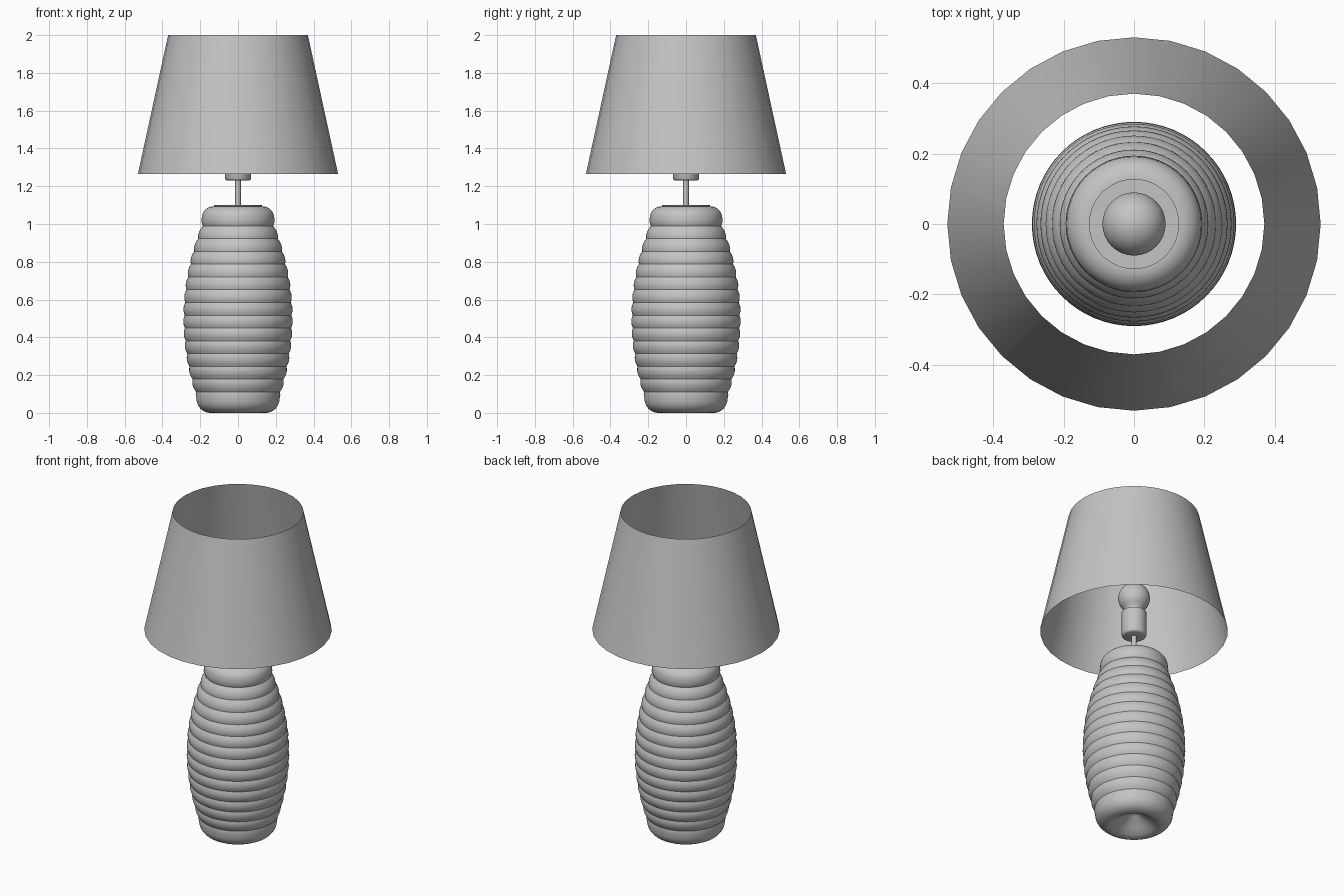
import bpy
import bmesh
from math import cos, sin, pi, radians

cube = bpy.data.objects.get("Cube")
if cube:
    bpy.data.objects.remove(cube)

grey = bpy.data.materials.new("plain_grey")
grey.use_nodes = True
colour = (0.55, 0.55, 0.55, 1)
grey.diffuse_color = colour
grey.node_tree.nodes["Principled BSDF"].inputs["Base Color"].default_value = colour


def lathe(name, profile, sides, sharp=35):
    """Spin a (radius, height) profile, listed bottom to top, round the z axis."""
    bm = bmesh.new()
    verts = [bm.verts.new((r, 0, z)) for r, z in profile]
    edges = [bm.edges.new(pair) for pair in zip(verts, verts[1:])]
    bmesh.ops.spin(bm, geom=verts + edges, cent=(0, 0, 0), axis=(0, 0, 1),
                   angle=2 * pi, steps=sides)
    bmesh.ops.remove_doubles(bm, verts=bm.verts, dist=0.0002)
    bmesh.ops.recalc_face_normals(bm, faces=bm.faces)
    mesh = bpy.data.meshes.new(name)
    bm.to_mesh(mesh)
    bm.free()
    mesh.materials.append(grey)
    obj = bpy.data.objects.new(name, mesh)
    bpy.context.collection.objects.link(obj)
    bpy.ops.object.select_all(action='DESELECT')
    obj.select_set(True)
    bpy.context.view_layer.objects.active = obj
    bpy.ops.object.shade_smooth_by_angle(angle=radians(sharp))
    return obj


def arc(r, z, radius, start, end, steps):
    """Points on a circular arc in the profile plane, angles in degrees."""
    angles = [radians(start + (end - start) * i / steps) for i in range(steps + 1)]
    return [(r + radius * cos(a), z + radius * sin(a)) for a in angles]


# Ribbed body: hollow foot, rounded base, stacked bulging ribs, rounded shoulder
def belly(z):
    return 0.29 - 0.4 * (z - 0.5) ** 2


RIBS, LOW, HIGH = 13, 0.111, 0.99
step = (HIGH - LOW) / RIBS
body = [(0, 0.09), (0.03, 0.075), (0.09, 0.03), (0.125, 0.006)]
body += arc(0.145, 0.075, 0.075, -90, 0, 8)
body += [(0.224, 0.095)]
for i in range(RIBS):
    for k in range(7):
        t = k / 6
        z = LOW + step * (i + t)
        body.append((belly(z) - 0.008 * (2 * t - 1) ** 2, z))
body += [(0.194, 1.01)]
body += arc(0.128, 1.03, 0.064, 0, 90, 8)
body += [(0, 1.094)]
lathe("ribbed_body", body, 64, 30)

# Fittings above the body
lathe("top_plate", [(0, 1.085), (0.128, 1.085), (0.128, 1.1), (0, 1.1)], 48)
lathe("stem", [(0, 1.09), (0.015, 1.09), (0.015, 1.24), (0, 1.24)], 16)
lathe("socket", [(0, 1.23), (0.058, 1.23), (0.066, 1.234), (0.07, 1.242),
                 (0.07, 1.385), (0, 1.385)], 32, 50)

# Light bulb: flared neck running into a round globe
bulb = [(0, 1.38), (0.05, 1.38), (0.05, 1.395), (0.056, 1.41)]
bulb += arc(0, 1.48, 0.09, -38, 90, 12)
lathe("light_bulb", bulb, 32)

# Open tapered shade, a single thin sheet
lathe("lamp_shade", [(0.53, 1.265), (0.37, 2.0)], 32)
